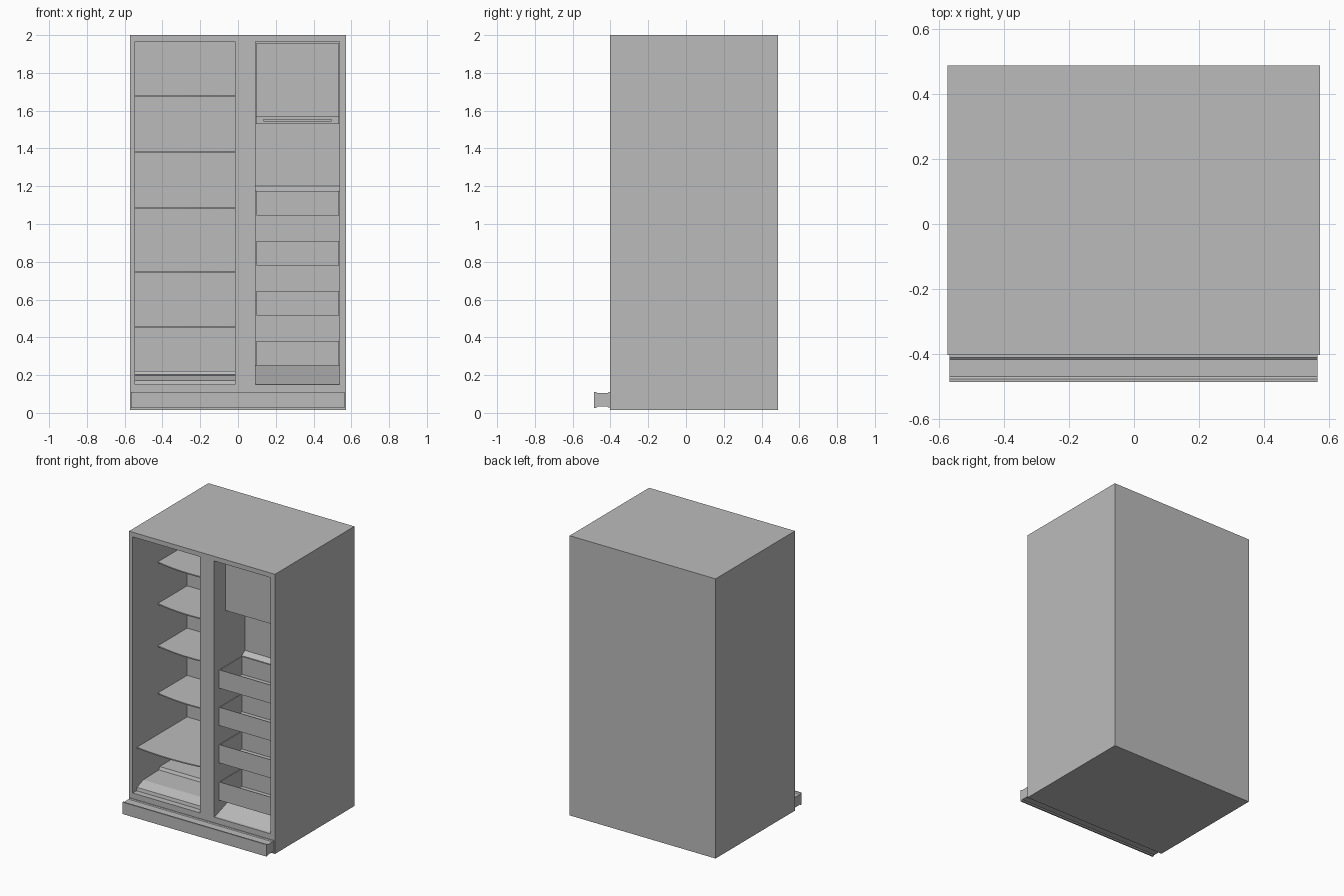
import bpy
import bmesh
from mathutils import Vector

if "Cube" in bpy.data.objects:
    bpy.data.objects.remove(bpy.data.objects["Cube"], do_unlink=True)

grey = bpy.data.materials.new("plain_grey")
grey.use_nodes = True
colour = (0.5, 0.5, 0.5, 1)
grey.diffuse_color = colour
grey.node_tree.nodes["Principled BSDF"].inputs["Base Color"].default_value = colour


def finish(name, bm):
    bmesh.ops.recalc_face_normals(bm, faces=bm.faces)
    mesh = bpy.data.meshes.new(name)
    bm.to_mesh(mesh)
    bm.free()
    mesh.materials.append(grey)
    obj = bpy.data.objects.new(name, mesh)
    bpy.context.collection.objects.link(obj)
    return obj


def box_bm(x, y, z):
    """A box given by its (low, high) extent on each axis."""
    bm = bmesh.new()
    bmesh.ops.create_cube(bm, size=1)
    for v in bm.verts:
        v.co = [span[0] if c < 0 else span[1] for c, span in zip(v.co, (x, y, z))]
    return bm


def box(name, x, y, z):
    return finish(name, box_bm(x, y, z))


def prism(name, points, place, offset):
    """Extrude a closed 2D outline."""
    bm = bmesh.new()
    face = bm.faces.new([bm.verts.new(place(a, b)) for a, b in points])
    grown = bmesh.ops.extrude_face_region(bm, geom=[face])
    moved = [g for g in grown["geom"] if isinstance(g, bmesh.types.BMVert)]
    bmesh.ops.translate(bm, verts=moved, vec=offset)
    return finish(name, bm)


def profile_yz(name, points, x):
    return prism(name, points, lambda a, b: (x[0], a, b), (x[1] - x[0], 0, 0))


# Main dimensions
FRONT, BACK = -0.403, 0.487
LEFT_BAY, RIGHT_BAY = (-0.544, -0.016), (0.093, 0.538)
BAY_Z = (0.15, 1.967)
LEFT_BACK, RIGHT_BACK = 0.207, -0.056

# Cabinet: split the front face into a grid and push the two bays inward
bm = box_bm((-0.573, 0.572), (FRONT, BACK), (0.016, 2))
for axis, cuts in ((0, LEFT_BAY + RIGHT_BAY), (2, BAY_Z)):
    for cut in cuts:
        co, no = Vector(), Vector()
        co[axis], no[axis] = cut, 1
        bmesh.ops.bisect_plane(bm, geom=bm.verts[:] + bm.edges[:] + bm.faces[:],
                               plane_co=co, plane_no=no)
for bay, depth in ((LEFT_BAY, LEFT_BACK), (RIGHT_BAY, RIGHT_BACK)):
    for f in list(bm.faces):
        c = f.calc_center_median()
        if (abs(c.y - FRONT) < 0.001 and bay[0] < c.x < bay[1]
                and BAY_Z[0] < c.z < BAY_Z[1]):
            grown = bmesh.ops.extrude_discrete_faces(bm, faces=[f])
            bmesh.ops.translate(bm, verts=grown["faces"][0].verts,
                                vec=(0, depth - FRONT, 0))
            break
bmesh.ops.dissolve_limit(bm, angle_limit=0.01, verts=bm.verts, edges=bm.edges)
finish("cabinet", bm)

# Shelves with a gently bowed front edge
def shelf(name, z, front, bow):
    x0, x1 = LEFT_BAY
    steps = 12
    outline = [(x1, LEFT_BACK), (x0, LEFT_BACK)]
    for i in range(steps + 1):
        t = i / steps
        outline.append((x0 + (x1 - x0) * t, front - bow * 4 * t * (1 - t)))
    prism(name, outline, lambda a, b: (a, b, z - 0.006), (0, 0, 0.008))


for i, z in enumerate((1.68, 1.385, 1.085, 0.75)):
    shelf(f"shelf_{i + 1}", z, -0.12, 0.03)
shelf("lower_shelf", 0.455, -0.355, 0.02)

# Sloping floors of both bays
profile_yz("left_floor", [(-0.36, 0.15), (-0.355, 0.172), (-0.285, 0.198),
                          (-0.11, 0.202), (-0.1, 0.222), (LEFT_BACK, 0.222),
                          (LEFT_BACK, 0.15)], LEFT_BAY)
profile_yz("right_floor", [(-0.385, 0.15), (-0.1, 0.25), (RIGHT_BACK, 0.25),
                           (RIGHT_BACK, 0.15)], RIGHT_BAY)

# Thicker lower back panel behind the bins, with a sloped top
profile_yz("lower_back_panel", [(RIGHT_BACK, 0.25), (-0.09, 0.25),
                                (-0.09, 1.175), (RIGHT_BACK, 1.2)], RIGHT_BAY)

# Open bins: front, floor, sides and back
for i in range(4):
    z = 0.25 + i * 0.265
    bm = box_bm((0.097, 0.534), (-0.35, -0.095), (z, z + 0.13))
    top = max(bm.faces, key=lambda f: f.calc_center_median().z)
    bmesh.ops.delete(bm, geom=[top], context='FACES_ONLY')
    bin_obj = finish(f"bin_{i + 1}", bm)
    wall = bin_obj.modifiers.new("wall", 'SOLIDIFY')
    wall.thickness = 0.006
    wall.offset = -1

# Ice compartment with a recessed outlet below
box("ice_compartment", (0.096, 0.535), (-0.28, RIGHT_BACK), (1.57, 1.955))
box("ice_outlet", (0.096, 0.535), (-0.2, RIGHT_BACK), (1.53, 1.57))
box("ice_outlet_strip", (0.135, 0.495), (-0.208, -0.2), (1.543, 1.555))

# Kick plate: a flanged channel across the base
profile_yz("kick_plate", [(FRONT, 0.11), (-0.41, 0.11), (-0.416, 0.105),
                          (-0.468, 0.105), (-0.476, 0.111), (-0.486, 0.111),
                          (-0.486, 0.027), (-0.476, 0.027), (-0.468, 0.033),
                          (-0.416, 0.033), (-0.41, 0.028), (FRONT, 0.028)],
           (-0.567, 0.563))
